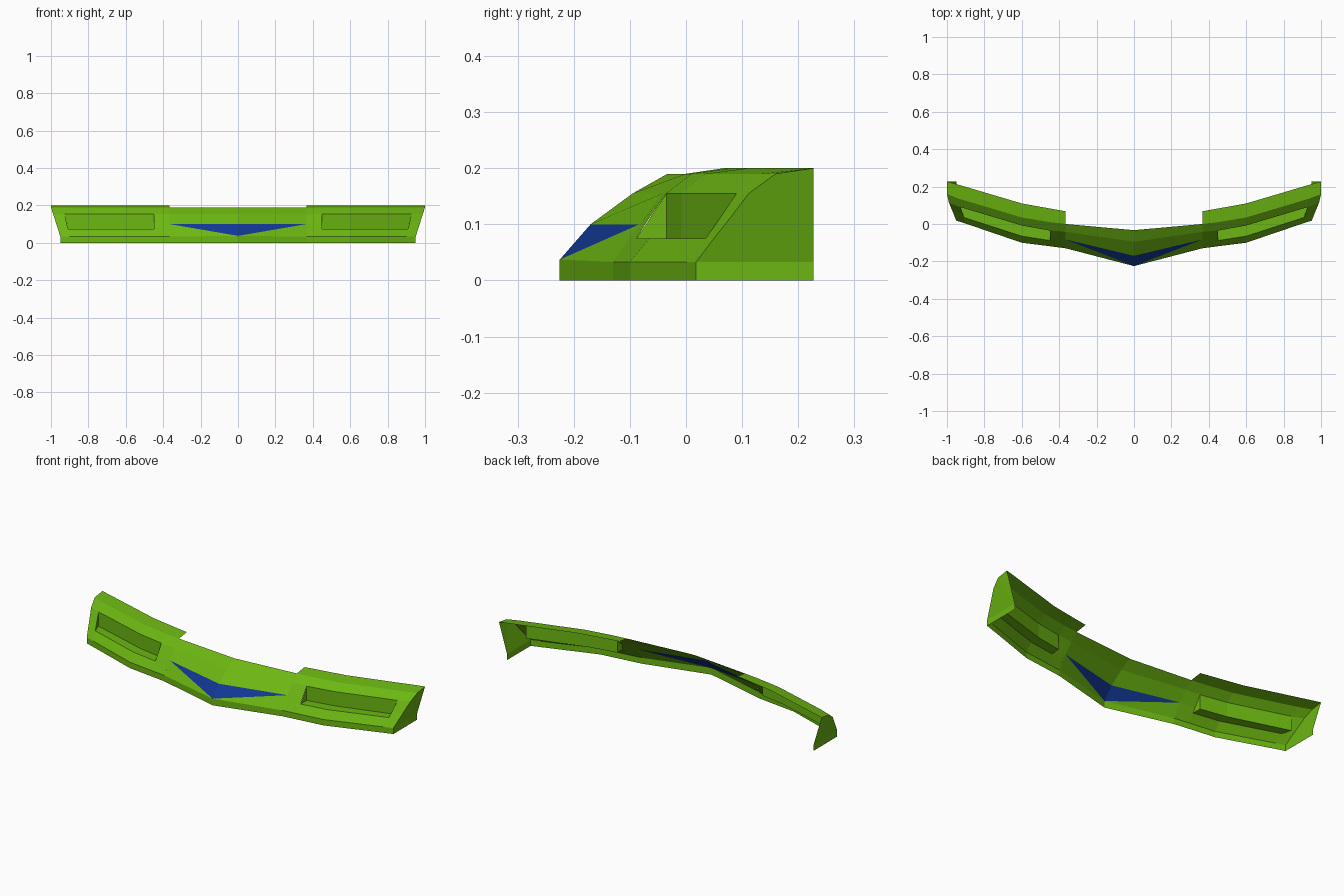
import bpy, bmesh
from mathutils import Vector

if "Cube" in bpy.data.objects:
    bpy.data.objects.remove(bpy.data.objects["Cube"])


def material(name, rgb):
    m = bpy.data.materials.new(name)
    m.diffuse_color = (*rgb, 1)
    m.use_nodes = True
    m.node_tree.nodes["Principled BSDF"].inputs["Base Color"].default_value = m.diffuse_color
    return m


green = material("lime_green", (0.15, 0.47, 0.006))
blue = material("deep_blue", (0.006, 0.04, 0.30))


def part(name, faces, outward, mat):
    """Half part from polygons facing 'outward', mirrored across x = 0."""
    bm = bmesh.new()
    for poly in faces:
        f = bm.faces.new([bm.verts.new(p) for p in poly])
        f.normal_update()
        if f.normal.dot(Vector(outward)) < 0:
            f.normal_flip()
    bmesh.ops.remove_doubles(bm, verts=bm.verts, dist=0.0005)
    me = bpy.data.meshes.new(name)
    bm.to_mesh(me)
    bm.free()
    me.materials.append(mat)
    ob = bpy.data.objects.new(name, me)
    bpy.context.collection.objects.link(ob)
    mod = ob.modifiers.new("Mirror", 'MIRROR')
    mod.use_axis = (True, False, False)
    mod.merge_threshold = 0.0005
    return ob


# Fascia cross-sections: x at bottom and top, then y at each height row
heights = [0, 0.033, 0.075, 0.10, 0.155, 0.19]
sections = [
    (0.000, 0.000, [-0.225, -0.225, -0.192, -0.170, -0.095, -0.033]),
    (0.365, 0.365, [-0.130, -0.130, -0.101, -0.083, -0.042, 0.000]),
    (0.450, 0.450, [-0.119, -0.119, -0.088, -0.073, -0.035, 0.010]),
    (0.600, 0.600, [-0.100, -0.100, -0.065, -0.048, -0.008, 0.035]),
    (0.900, 0.935, [0.002, 0.002, 0.035, 0.053, 0.090, 0.135]),
    (0.950, 1.000, [0.018, 0.018, 0.050, 0.070, 0.112, 0.160]),
]
cols = []
for xb, xt, ys in sections:
    cols.append([(xb + (xt - xb) * max(0, z - 0.033) / 0.157, y, z)
                 for y, z in zip(ys, heights)])
cols[0][1] = (0, -0.225, 0.037)

# Wings of the fascia, leaving the lamp openings empty
wing = []
for c in range(1, 5):
    for r in range(5):
        if c in (2, 3) and r in (2, 3):
            continue
        a, b = cols[c], cols[c + 1]
        wing.append([a[r], b[r], b[r + 1], a[r + 1]])
front = (0, -1, 0.6)
part("fascia_wings", wing, front, green)

# Pointed centre with the lower half of the grille band
a, b = cols[0], cols[1]
part("fascia_centre", [
    [a[0], b[0], b[1], a[1]],
    [a[1], b[1], b[3]],
    [a[3], b[3], b[4], a[4]],
    [a[4], b[4], b[5], a[5]]], front, green)

# Blue grille fills the upper half of that band
part("grille", [[a[1], b[3], a[3]]], front, blue)

# Top flange over the wings
rear = [(0.365, 0.068, 0.2), (0.45, 0.083, 0.2), (0.6, 0.11, 0.2),
        (0.945, 0.212, 0.2), (1.0, 0.2275, 0.2)]
part("top_flange", [[cols[i + 1][5], cols[i + 2][5], rear[i + 1], rear[i]]
                    for i in range(4)], (0, 0, 1), green)

# End panels: lip strip plus a fan from the lower rear corner
end = cols[5]
r0, r1 = (0.95, 0.2275, 0), (0.95, 0.2275, 0.033)
edge = end[1:] + [rear[4]]
part("end_panel", [[end[0], r0, r1, end[1]]] +
     [[edge[i], r1, edge[i + 1]] for i in range(len(edge) - 1)],
     (1, 0, 0), green)

# Lamp recesses: level floor, upright back wall, triangular ends
lower = [cols[c][2] for c in (2, 3, 4)]
upper = [cols[c][4] for c in (2, 3, 4)]
back = [(x, y, 0.075) for x, y, z in upper]
walls = []
for i in range(2):
    walls.append([lower[i], lower[i + 1], back[i + 1], back[i]])
    walls.append([back[i], back[i + 1], upper[i + 1], upper[i]])
part("lamp_recess", walls, (0, -1, 1), green)
for i, name, side in ((0, "recess_inner_end", 1), (2, "recess_outer_end", -1)):
    part(name, [[lower[i], back[i], upper[i]]], (side, 0, 0), green)
